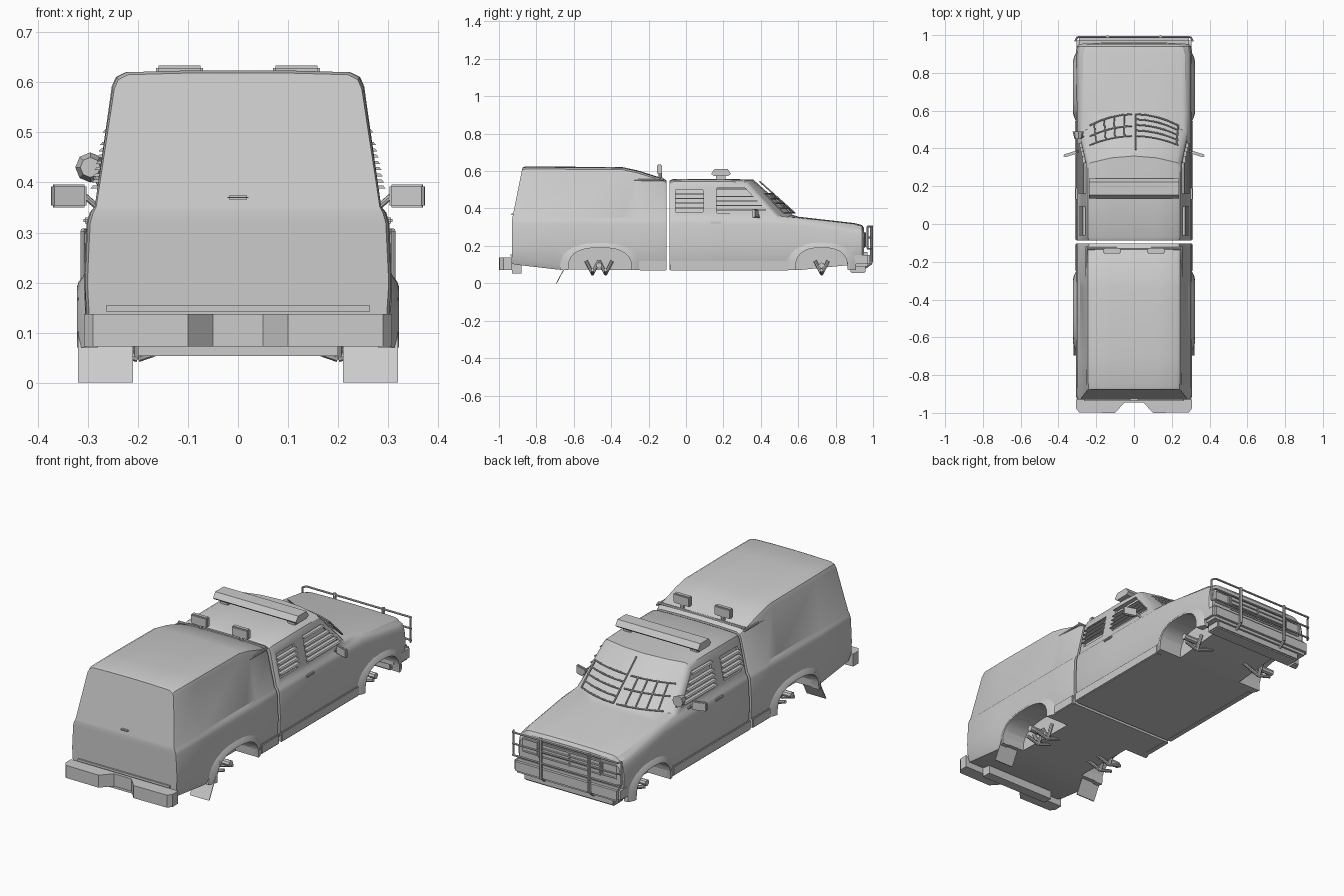
import bpy, bmesh, math
from mathutils import Vector

if "Cube" in bpy.data.objects:
    bpy.data.objects.remove(bpy.data.objects["Cube"])

grey = bpy.data.materials.new("plain_grey")
grey.use_nodes = True
grey.diffuse_color = (0.6, 0.6, 0.6, 1)
grey.node_tree.nodes["Principled BSDF"].inputs["Base Color"].default_value = (0.6, 0.6, 0.6, 1)


def finish(name, bm, smooth=True):
    bmesh.ops.recalc_face_normals(bm, faces=bm.faces)
    me = bpy.data.meshes.new(name)
    bm.to_mesh(me)
    bm.free()
    me.materials.append(grey)
    ob = bpy.data.objects.new(name, me)
    bpy.context.collection.objects.link(ob)
    if smooth:
        activate(ob)
        bpy.ops.object.shade_smooth_by_angle(angle=math.radians(30))
    return ob


def activate(ob):
    bpy.ops.object.select_all(action='DESELECT')
    ob.select_set(True)
    bpy.context.view_layer.objects.active = ob


def ring(y, lean, zb, w, belt, ws, wt, zt, bow=0):
    """Body cross-section; points above the belt lean and bow along y."""
    r = min(0.028, (zt - belt) * 0.4)
    half = [(w - .012, zb), (w, zb + .03), (w + .004, .2), (w - .002, belt - .02),
            (w - .008, belt), (ws, belt + .012), (wt + .012, zt - r),
            (wt + .004, zt - r * .35), (wt - .015, zt), (wt * .5, zt + .003), (0, zt + .004)]
    pts = []
    for x, z in half:
        f = min(1, max(0, (z - belt) / (zt - belt)))
        pts.append((x, y + f * (lean + bow * (1 - (x / .27) ** 2)), z))
    return pts + [(-x, a, z) for x, a, z in reversed(pts[:-1])]


def loft(name, rings):
    bm = bmesh.new()
    vs = [[bm.verts.new(p) for p in r] for r in rings]
    n = len(vs[0])
    for a, b in zip(vs, vs[1:]):
        for i in range(n):
            j = (i + 1) % n
            bm.faces.new((a[i], a[j], b[j], b[i]))
    for r in (vs[0], vs[-1]):
        for i in range(n // 2):
            bm.faces.new(list(dict.fromkeys((r[i], r[i + 1], r[n - 2 - i], r[n - 1 - i]))))
    return finish(name, bm)


def prism(name, yz, inner, outer, side=1):
    """Side-view outline extruded across x; inner and outer may depend on z."""
    bm = bmesh.new()
    a = [bm.verts.new((side * inner(z), y, z)) for y, z in yz]
    b = [bm.verts.new((side * outer(z), y, z)) for y, z in yz]
    bm.faces.new(a)
    bm.faces.new(b[::-1])
    for i in range(len(a)):
        j = (i + 1) % len(a)
        bm.faces.new((a[i], a[j], b[j], b[i]))
    return finish(name, bm, False)


def box(name, x0, x1, y0, y1, z0, z1, bevel=0.0):
    x0, x1 = sorted((x0, x1))
    bm = bmesh.new()
    bmesh.ops.create_cube(bm, size=1)
    for v in bm.verts:
        v.co = ((x0 + x1) / 2 + v.co.x * (x1 - x0), (y0 + y1) / 2 + v.co.y * (y1 - y0),
                (z0 + z1) / 2 + v.co.z * (z1 - z0))
    if bevel:
        bmesh.ops.bevel(bm, geom=bm.edges[:], offset=bevel, segments=2, affect='EDGES')
    return finish(name, bm)


def rods(name, paths, r=0.005, r2=None):
    """Round bars following one or more point paths."""
    bm = bmesh.new()
    for path in paths:
        for p, q in zip(path, path[1:]):
            p, q = Vector(p), Vector(q)
            m = (q - p).to_track_quat('Z', 'Y').to_matrix().to_4x4()
            m.translation = (p + q) / 2
            bmesh.ops.create_cone(bm, cap_ends=True, segments=8, radius1=r,
                                  radius2=r if r2 is None else r2, depth=(q - p).length, matrix=m)
    return finish(name, bm)


def arch(c, h, top, n=14):
    return [(c + h * math.copysign(abs(math.cos(t)) ** .8, math.cos(t)), .07 + top * math.sin(t) ** .7)
            for t in [max(0, math.pi * i / n) for i in range(n)]] + [(c - h, .07)]


def cut(ob, cutters):
    for c in cutters:
        mod = ob.modifiers.new("cut", 'BOOLEAN')
        mod.object, mod.operation, mod.solver = c, 'DIFFERENCE', 'EXACT'
        activate(ob)
        bpy.ops.object.modifier_apply(modifier=mod.name)
        bpy.data.objects.remove(c)
    activate(ob)
    bpy.ops.object.shade_smooth_by_angle(angle=math.radians(30))


def cab_side(z):
    return .29 - .22 * (z - .345)


# Main bodies: canopy-covered bed and cab with bonnet
bed = loft("bed_and_canopy", [
    ring(-.93, .055, .105, .297, .34, .283, .235, .615),
    ring(-.915, .055, .1, .302, .34, .286, .238, .62),
    ring(-.7, 0, .075, .304, .34, .286, .24, .62),
    ring(-.34, 0, .07, .304, .34, .286, .24, .617),
    ring(-.26, 0, .07, .304, .34, .286, .24, .6),
    ring(-.12, 0, .07, .304, .34, .286, .238, .556),
    ring(-.103, 0, .07, .3, .34, .282, .232, .545)])
cab = loft("cab_and_bonnet", [
    ring(-.087, 0, .07, .3, .34, .282, .235, .545),
    ring(-.07, 0, .07, .304, .34, .286, .24, .553),
    ring(.2, 0, .07, .304, .34, .286, .24, .555),
    ring(.31, 0, .07, .304, .34, .286, .238, .55, .05),
    ring(.49, 0, .07, .304, .335, .287, .272, .362, .08),
    ring(.6, 0, .07, .304, .33, .286, .27, .352),
    ring(.9, 0, .1, .304, .28, .29, .265, .318),
    ring(.94, 0, .12, .3, .275, .285, .255, .308),
    ring(.952, 0, .13, .288, .26, .272, .24, .292)])

# Wheel wells and recessed side windows
WELLS = {"rear": (-.46, .17, .12), "front": (.725, .14, .12)}
DOOR = [(.165, .375), (.165, .51), (.315, .51), (.44, .375)]
QUARTER = [(-.055, .38), (-.055, .5), (.09, .5), (.09, .38)]
for body, key in ((bed, "rear"), (cab, "front")):
    c, h, top = WELLS[key]
    profile = [(c + h, .03)] + arch(c, h, top) + [(c - h, .03)]
    cutters = [prism("well_cutter", profile, lambda z: .19, lambda z: .4, s) for s in (1, -1)]
    if body == cab:
        cutters += [prism("window_cutter", w, lambda z: cab_side(z) - .01, lambda z: cab_side(z) + .05, s)
                    for s in (1, -1) for w in (DOOR, QUARTER)]
    cut(body, cutters)

for s, side in ((1, "left"), (-1, "right")):
    # Flared arch lips
    for key, (c, h, top) in WELLS.items():
        inner, outer = arch(c, h, top), arch(c, h + .045, top + .03)
        bm = bmesh.new()
        loops = [[bm.verts.new((s * x, y, z)) for y, z in pts]
                 for x, pts in ((.28, inner), (.322, inner), (.318, arch(c, h + .018, top + .012)),
                                (.304, outer), (.28, outer))]
        for a, b in zip(loops, loops[1:] + loops[:1]):
            for i in range(len(a) - 1):
                bm.faces.new((a[i], a[i + 1], b[i + 1], b[i]))
        for e in (0, -1):
            bm.faces.new([l[e] for l in loops])
        finish(f"{key}_arch_{side}", bm)
    # Sills
    for y0, y1 in ((-.25, -.104), (-.086, .55)):
        box(f"sill_{side}", s * .28, s * .312, y0, y1, .068, .118, .004)
    # Mud flap
    prism(f"mud_flap_{side}", [(-.6, .17), (-.605, .17), (-.695, 0), (-.69, 0)],
          lambda z: .21, lambda z: .32, s)
    # Suspension arms and hubs
    for y in (-.5, -.43, .725):
        rods(f"suspension_arm_{side}", [[(s * .1, y, .085), (s * .2, y, .05), (s * .27, y, .07)],
                                        [(s * .2, y - .035, .12), (s * .2, y, .05), (s * .2, y + .035, .12)]], .009)
    for y in (-.465, .725):
        rods(f"hub_{side}", [[(s * .19, y, .095), (s * .285, y, .095)]], .016)
    # Door mirror, handle and window slats
    mirror = box(f"mirror_{side}", -.036, .036, -.008, .008, .35, .396, .004)
    mirror.location, mirror.rotation_euler = (s * .338, .37, 0), (0, 0, -s * .3)
    rods(f"mirror_arm_{side}", [[(s * .28, .39, .35), (s * .305, .382, .372)]], .006)
    box(f"door_handle_{side}", s * .295, s * .309, .13, .19, .318, .33, .003)
    for name, y0, heights, limit in (("door_slat", .16, (.388, .412, .437, .462, .5), 1),
                                     ("quarter_slat", -.06, (.4, .425, .45, .475), .095)):
        for z in heights:
            y1 = min(limit, .315 + (.51 - z) * .93)
            prism(f"{name}_{side}", [(y0, z), (y1, z), (y1, z + .006), (y0, z + .006)],
                  lambda q: cab_side(z) - .008, lambda q: cab_side(z) + .014 - (q - z) * .8, s)
    # Roof lamps and gutter rails behind the cab
    box(f"work_lamp_{side}", s * .07, s * .164, -.155, -.128, .583, .634, .005)
    rods(f"lamp_stand_{side}", [[(s * .117, -.138, .55), (s * .117, -.138, .59)]], .01)
    rods(f"canopy_rail_{side}", [[(s * .25, -.28, .552), (s * .25, -.12, .552)]], .006)
    box(f"light_bar_foot_{side}", s * .17, s * .215, .16, .21, .55, .585, .004)
    # Headlight surround
    rods(f"headlight_frame_{side}", [[(s * .185, .953, .2), (s * .27, .95, .2), (s * .27, .95, .265),
                                      (s * .185, .953, .265), (s * .185, .953, .2)]], .005)
rods("canopy_cross_rail", [[(-.25, -.13, .56), (.25, -.13, .56)]], .007)

# Roof light bar
bar = [(.135, .585), (.15, .573), (.225, .573), (.24, .585), (.222, .612), (.153, .612)]
prism("light_bar", bar, lambda z: -.238, lambda z: .238)


# Windscreen guards: upright bars on one half, level slats on the other
def screen(x, t):
    y = .36 + .21 * t - (.05 + .03 * t) * (x / .27) ** 2
    return (x, y + .012, .55 - .188 * t + .014)


def level(x0, x1, t):
    return [screen(x0 + (x1 - x0) * i / 4, t) for i in range(5)]


rods("screen_guard_uprights", [[screen(x, .45), screen(x * 1.06, 1)] for x in (-.05, -.1, -.15, -.2)]
     + [level(-.01, -.235, t) for t in (.45, .7, 1)], .004)
rods("screen_guard_slats", [level(.01, .235, t) for t in (.45, .59, .73, .87, 1)]
     + [[screen(.01, .1), screen(.01, 1)], [screen(.225, .45), screen(.235, 1)]], .004)

# Spot lamp beside the windscreen
rods("spot_lamp", [[(-.295, .45, .43), (-.295, .49, .43)]], .02, .03)
rods("spot_lamp_arm", [[(-.26, .46, .37), (-.295, .465, .43)]], .006)

# Tailgate handle and slot trim
box("tailgate_handle", -.021, .021, -.936, -.92, .366, .374, .003)
box("tailgate_strip", -.264, .264, -.938, -.92, .142, .154)

# Rear bumper with a notched centre
plan = [(.308, -.93), (.308, -.975), (.29, -.998), (.1, -1), (.05, -.945)]
plan += [(-x, y) for x, y in reversed(plan)]
bm = bmesh.new()
face = bm.faces.new([bm.verts.new((x, y, .072)) for x, y in plan])
top = bmesh.ops.extrude_face_region(bm, geom=[face])
bmesh.ops.translate(bm, verts=[v for v in top["geom"] if isinstance(v, bmesh.types.BMVert)], vec=(0, 0, .065))
finish("rear_bumper", bm)
box("tow_beam", -.2, .2, -.93, -.88, .053, .11)

# Front bumper, valance and grille
box("front_bumper", -.305, .305, .86, .985, .09, .166, .014)
box("front_valance", -.26, .26, .88, .96, .055, .1, .006)
box("grille_panel", -.175, .175, .94, .956, .19, .275)
rods("grille_bars", [[(-.175, .958, z), (.175, .958, z)] for z in (.2, .222, .244, .266)]
     + [[(x, .958, .195), (x, .958, .272)] for x in (-.175, 0, .175)], .004)

# Tubular bull bar
rods("bull_bar", [[(-.31, .97, z), (-.3, .99, z), (.3, .99, z), (.31, .97, z)] for z in (.185, .245, .303)]
     + [[(x, .97, .185), (x, .97, .303)] for x in (-.31, .31)], .005)
rods("bull_bar_uprights", [[(x, .95, .08), (x, .992, .11), (x, .992, .31)] for x in (-.14, .14)], .008)
